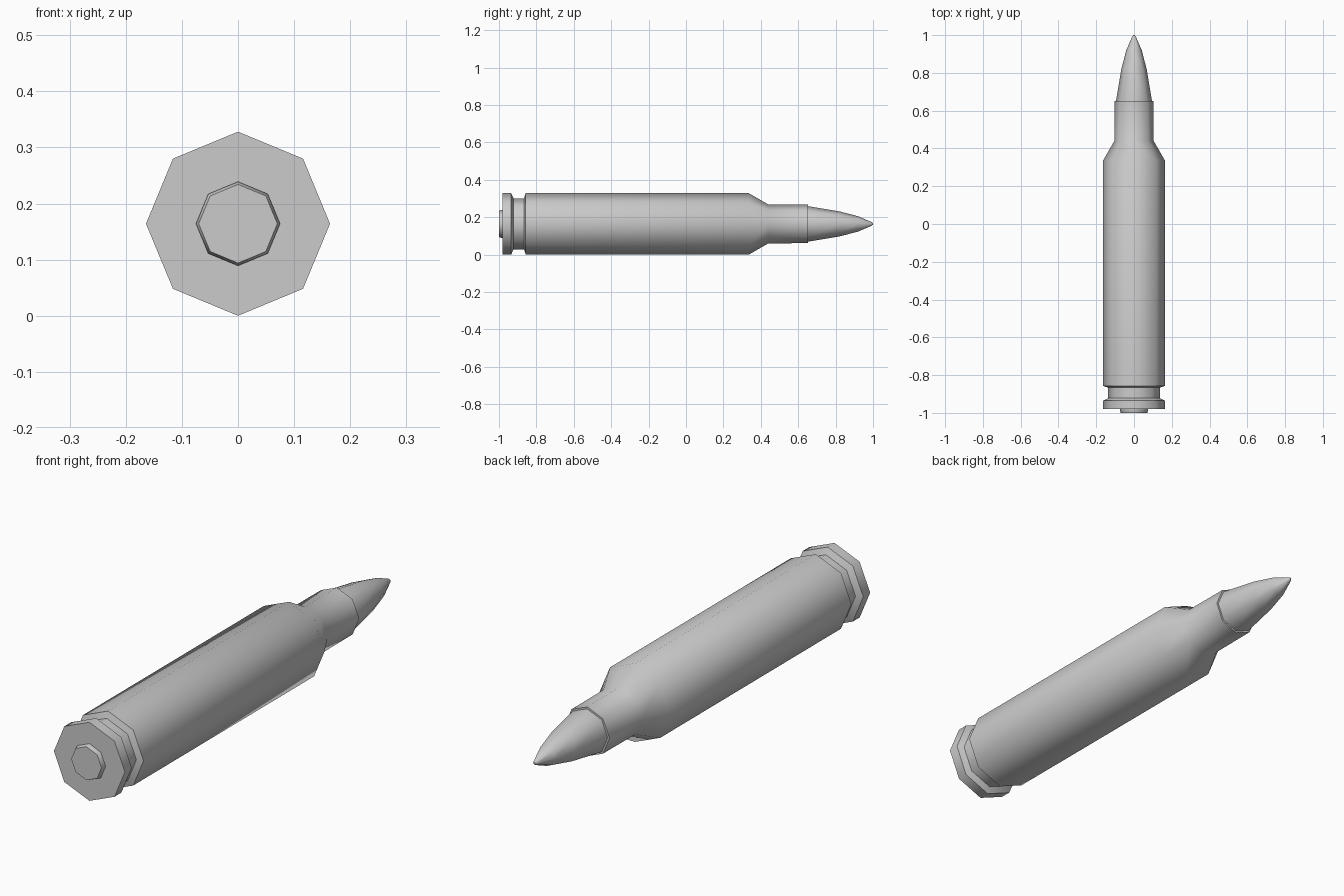
import bpy, bmesh, math

if "Cube" in bpy.data.objects:
    bpy.data.objects.remove(bpy.data.objects["Cube"])

SIDES = 8
AXIS_Z = 0.164


def lathe(name, profile):
    """Revolve (y, radius) points about the long axis and cap both ends."""
    bm = bmesh.new()
    rings = []
    for y, r in profile:
        rings.append([bm.verts.new((r * math.cos(2 * math.pi * i / SIDES), y,
                                    AXIS_Z + r * math.sin(2 * math.pi * i / SIDES)))
                      for i in range(SIDES)])
    for a, b in zip(rings, rings[1:]):
        for i in range(SIDES):
            j = (i + 1) % SIDES
            bm.faces.new((a[i], a[j], b[j], b[i]))
    bm.faces.new(rings[0])
    bm.faces.new(rings[-1])
    bmesh.ops.recalc_face_normals(bm, faces=bm.faces)
    mesh = bpy.data.meshes.new(name)
    bm.to_mesh(mesh)
    bm.free()
    obj = bpy.data.objects.new(name, mesh)
    bpy.context.collection.objects.link(obj)
    # smooth around the sides, crisp at the steps
    bpy.ops.object.select_all(action='DESELECT')
    obj.select_set(True)
    bpy.context.view_layer.objects.active = obj
    bpy.ops.object.shade_smooth_by_angle(angle=math.radians(46))
    return obj


# casing: rim, extractor groove, body, shoulder, neck
lathe("casing", [(-0.98, 0.164), (-0.935, 0.164), (-0.922, 0.137), (-0.866, 0.137),
                 (-0.857, 0.164), (0.336, 0.164), (0.44, 0.104), (0.652, 0.103)])

# primer cap on the base
lathe("primer", [(-1.0, 0.07), (-0.985, 0.075), (-0.97, 0.075)])

# pointed tip
lathe("tip", [(0.64, 0.095), (0.652, 0.095), (0.82, 0.067), (0.92, 0.041), (0.992, 0.010), (1.0, 0.004)])
